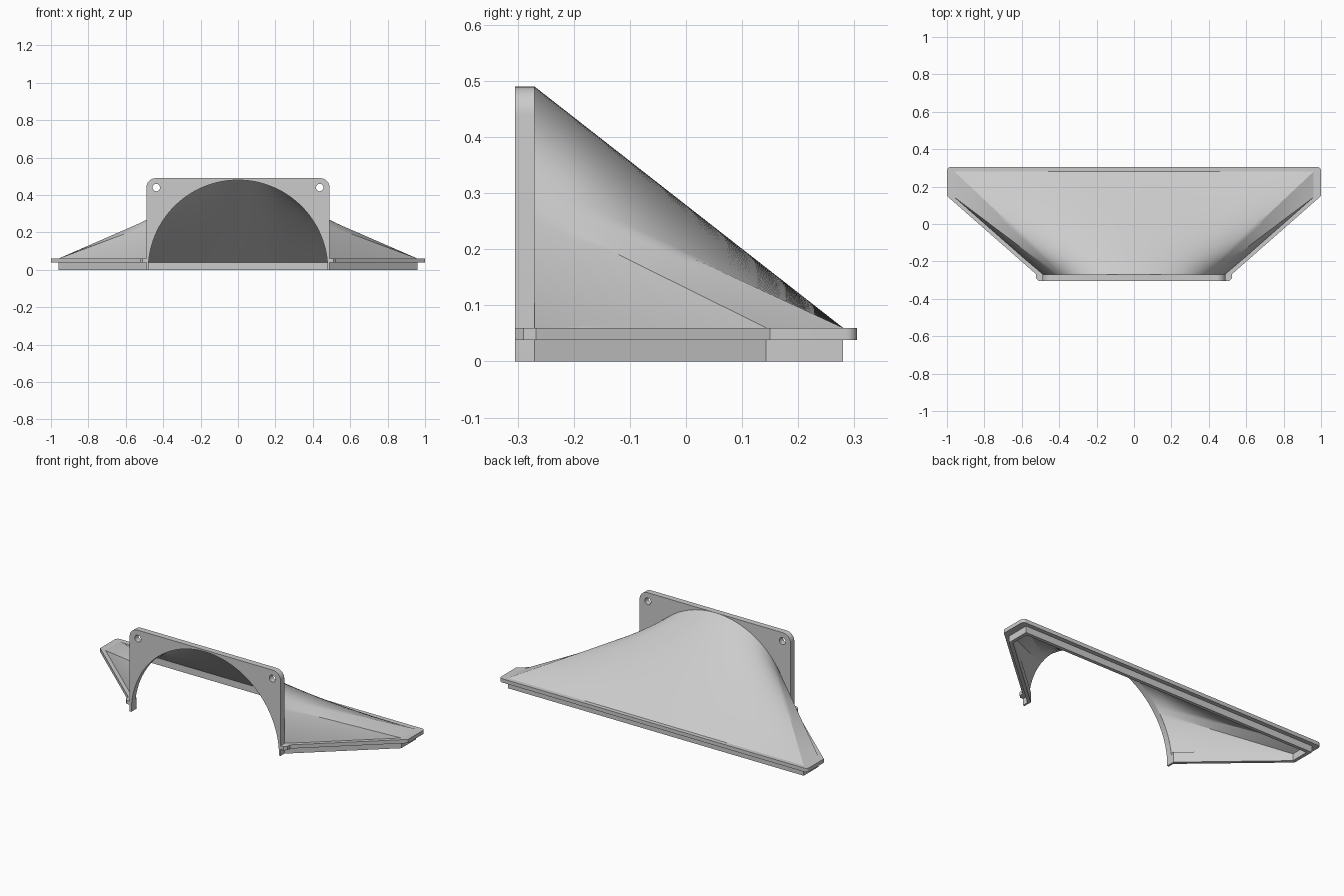
import bpy, bmesh, math
from mathutils import Vector

if "Cube" in bpy.data.objects:
    bpy.data.objects.remove(bpy.data.objects["Cube"], do_unlink=True)

grey = bpy.data.materials.new("light grey plastic")
grey.use_nodes = True
colour = (0.6, 0.6, 0.6, 1)
grey.diffuse_color = colour
grey.node_tree.nodes["Principled BSDF"].inputs["Base Color"].default_value = colour


def arc(cx, cy, r, start, end, n):
    angles = [math.radians(start + (end - start) * i / n) for i in range(n + 1)]
    return [(cx + r * math.cos(a), cy + r * math.sin(a)) for a in angles]


def mirrored(half):
    """Complete a right-hand path with its mirror image."""
    return half + [(-x, y) for x, y in reversed(half)]


def add_object(name, bm):
    """Clean up a bmesh, make it an object and shade it."""
    bmesh.ops.remove_doubles(bm, verts=bm.verts, dist=0.0002)
    bmesh.ops.recalc_face_normals(bm, faces=bm.faces)
    mesh = bpy.data.meshes.new(name)
    bm.to_mesh(mesh)
    bm.free()
    mesh.materials.append(grey)
    obj = bpy.data.objects.new(name, mesh)
    bpy.context.collection.objects.link(obj)
    bpy.ops.object.select_all(action='DESELECT')
    obj.select_set(True)
    bpy.context.view_layer.objects.active = obj
    bpy.ops.object.shade_smooth_by_angle(angle=math.radians(25))
    return obj


def extruded(name, loops, thickness):
    """Solid from closed outlines; loops inside the first become holes."""
    curve = bpy.data.curves.new(name + " outline", 'CURVE')
    curve.dimensions = '2D'
    curve.fill_mode = 'BOTH'
    curve.extrude = thickness / 2
    for loop in loops:
        spline = curve.splines.new('POLY')
        spline.points.add(len(loop) - 1)
        for p, (x, y) in zip(spline.points, loop):
            p.co = (x, y, 0, 1)
        spline.use_cyclic_u = True
    temp = bpy.data.objects.new("outline helper", curve)
    bpy.context.collection.objects.link(temp)
    graph = bpy.context.evaluated_depsgraph_get()
    mesh = bpy.data.meshes.new_from_object(temp.evaluated_get(graph))
    bm = bmesh.new()
    bm.from_mesh(mesh)
    bpy.data.objects.remove(temp, do_unlink=True)
    bpy.data.curves.remove(curve)
    bpy.data.meshes.remove(mesh)
    return add_object(name, bm)


# Upright mounting plate with rounded corners, arch opening and screw holes
half = [(0.49, 0)] + arc(0.44, 0.44, 0.05, 0, 90, 8)
plate_outline = mirrored(half) + arc(0, 0, 0.48, 180, 0, 64)
holes = [arc(s * 0.437, 0.44, 0.02, 0, 345, 23) for s in (-1, 1)]
plate = extruded("mounting_plate", [plate_outline] + holes, 0.035)
plate.rotation_euler.x = math.pi / 2
plate.location.y = -0.2875

# U-shaped skirt and the wider flange above it
inner = [(0.479, -0.305), (0.479, -0.255), (0.94, 0.152), (0.94, 0.26)]
inner_loop = list(reversed(mirrored(inner)))
skirt_half = [(0.49, -0.305), (0.49, -0.27), (0.96, 0.143), (0.96, 0.28)]
skirt = extruded("base_skirt", [mirrored(skirt_half) + inner_loop], 0.04)
skirt.location.z = 0.02
flange_half = ([(0.51, -0.305), (0.525, -0.29), (0.525, -0.267), (1, 0.15)]
               + arc(0.98, 0.285, 0.02, 0, 90, 6))
flange = extruded("base_flange", [mirrored(flange_half) + inner_loop], 0.022)
flange.location.z = 0.049


# Hood: arch blended into the base outline by matching distance along both
def hood_lines(path, radius, base_z):
    points = [Vector(p) for p in path]
    lengths = [(b - a).length for a, b in zip(points, points[1:])]
    total, done, lines = sum(lengths), 0, []
    for a, b, length, n in zip(points, points[1:], lengths, (20, 5, 28)):
        for i in range(n):
            angle = (done + length * i / n) / total * math.pi / 2
            top = Vector((radius * math.cos(angle), -0.27, radius * math.sin(angle)))
            lines.append((top, a.lerp(b, i / n).to_3d() + Vector((0, 0, base_z))))
        done += length
    centre = (Vector((0, -0.27, radius)), Vector((0, path[-1][1], base_z)))
    flip = Vector((-1, 1, 1))
    return lines + [centre] + [(t * flip, b * flip) for t, b in reversed(lines)]


outside = hood_lines([(0.49, -0.27), (0.96, 0.143), (0.96, 0.28), (0, 0.28)], 0.49, 0.06)
inside = hood_lines([(0.479, -0.27), (0.94, 0.152), (0.94, 0.26), (0, 0.26)], 0.48, 0.04)
steps = 10
bm = bmesh.new()
rows = []
for (t, b), (ti, bi) in zip(outside, inside):
    section = [t.lerp(b, i / steps) for i in range(steps + 1)]
    section += [bi.lerp(ti, i / steps) for i in range(steps + 1)]
    rows.append([bm.verts.new(p) for p in section])
for r0, r1 in zip(rows, rows[1:]):
    for i in range(len(r0)):
        j = (i + 1) % len(r0)
        bm.faces.new((r0[i], r0[j], r1[j], r1[i]))
add_object("hood", bm)
